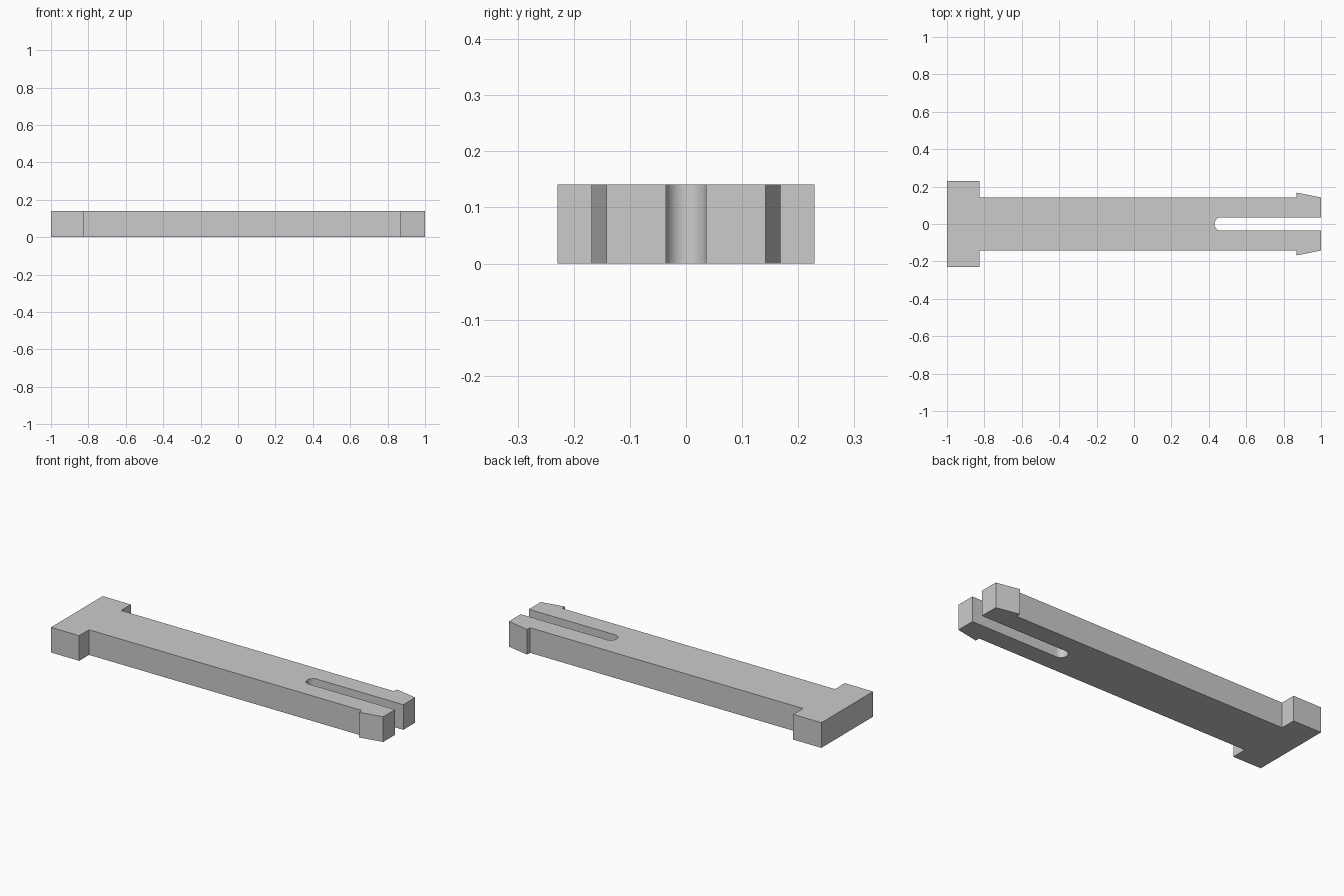
import bpy, bmesh, math

cube = bpy.data.objects.get("Cube")
if cube:
    bpy.data.objects.remove(cube, do_unlink=True)

HEIGHT = 0.141
SLOT_R = 0.036
SLOT_END = 0.43
ARC_STEPS = 24

# Single plain grey plastic
grey = bpy.data.materials.new("plain grey")
grey.use_nodes = True
colour = (0.6, 0.6, 0.6, 1)
grey.diffuse_color = colour
grey.node_tree.nodes["Principled BSDF"].inputs["Base Color"].default_value = colour

# Half outline: head, shank, barbed tip, down to the slot mouth
half = [(-1, 0.229), (-0.825, 0.229), (-0.825, 0.142), (0.868, 0.142),
        (0.868, 0.168), (1, 0.142), (1, SLOT_R)]

# Rounded inner end of the slot
centre = SLOT_END + SLOT_R
arc = []
for i in range(ARC_STEPS + 1):
    a = math.pi / 2 + math.pi * i / ARC_STEPS
    arc.append((centre + SLOT_R * math.cos(a), SLOT_R * math.sin(a)))

outline = half + arc + [(x, -y) for x, y in reversed(half)]

# Extrude the closed profile to full thickness
bm = bmesh.new()
base = bm.faces.new([bm.verts.new((x, y, 0)) for x, y in outline])
result = bmesh.ops.extrude_face_region(bm, geom=[base], use_keep_orig=True)
top = [g for g in result["geom"] if isinstance(g, bmesh.types.BMVert)]
bmesh.ops.translate(bm, verts=top, vec=(0, 0, HEIGHT))
bmesh.ops.recalc_face_normals(bm, faces=bm.faces)

mesh = bpy.data.meshes.new("snap_pin")
bm.to_mesh(mesh)
bm.free()
mesh.materials.append(grey)
pin = bpy.data.objects.new("snap_pin", mesh)
bpy.context.collection.objects.link(pin)

# Smooth the slot end, keep the block edges crisp
bpy.ops.object.select_all(action="DESELECT")
pin.select_set(True)
bpy.context.view_layer.objects.active = pin
bpy.ops.object.shade_smooth_by_angle(angle=math.radians(10))
